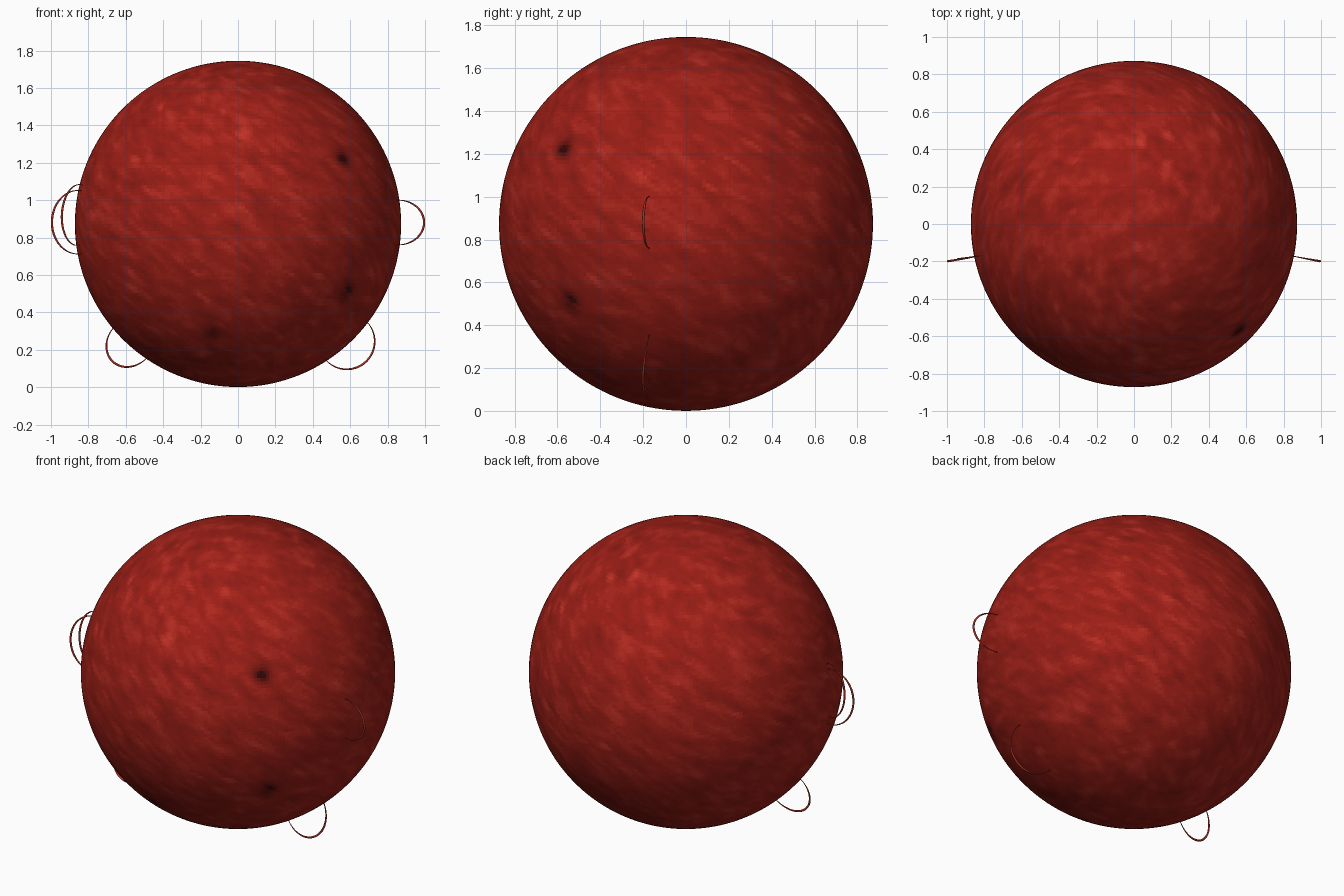
import bpy, bmesh, math
from mathutils import Vector, Matrix, noise

if "Cube" in bpy.data.objects:
    bpy.data.objects.remove(bpy.data.objects["Cube"])

R = 0.872
CENTRE = Vector((0, 0, 0.873))
SHADES = 18


def make_material(name, rgb):
    mat = bpy.data.materials.new(name)
    mat.diffuse_color = (*rgb, 1)
    mat.use_nodes = True
    mat.node_tree.nodes["Principled BSDF"].inputs["Base Color"].default_value = mat.diffuse_color
    return mat


def ramp(t):
    # dark spot -> base red -> bright fleck
    dark, base, bright = Vector((0.03, 0.002, 0.002)), Vector((0.34, 0.013, 0.008)), Vector((0.62, 0.04, 0.025))
    return dark.lerp(base, t / 0.6) if t < 0.6 else base.lerp(bright, (t - 0.6) / 0.4)


# Dark spots: direction on the front hemisphere
SPOTS = [Vector(d).normalized() for d in
         [(0.56, -0.575, 0.345), (0.59, -0.53, -0.363), (-0.14, -0.63, -0.59)]]


def shade(p):
    # mottling twisted about the vertical axis, plus soft dark spots
    q = Matrix.Rotation(1.3 * p.z, 3, 'Z') @ p
    n = noise.noise(q * 10) * 0.2 + noise.noise(q * 21 + Vector((5, 3, 1))) * 0.13
    n += max(0, noise.noise(q * 13 + Vector((9, 2, 7))) - 0.35) * 0.5
    t = 0.58 + n
    for s in SPOTS:
        d = (p.normalized() - s).length
        t -= 0.55 * math.exp(-(d / 0.065) ** 2)
    return min(1, max(0, t))


# Mottled ball
mesh = bpy.data.meshes.new("star_ball")
ball = bpy.data.objects.new("star_ball", mesh)
bpy.context.collection.objects.link(ball)
for i in range(SHADES):
    mesh.materials.append(make_material(f"red_shade_{i}", ramp(i / (SHADES - 1))))
bm = bmesh.new()
bmesh.ops.create_uvsphere(bm, u_segments=288, v_segments=144, radius=R)
for f in bm.faces:
    f.smooth = True
    f.material_index = round(shade(f.calc_center_median()) * (SHADES - 1))
bm.to_mesh(mesh)
bm.free()
ball.location = CENTRE

# Flare loops: thin tapered arches standing on the ball
loop_mat = make_material("loop_red", (0.42, 0.035, 0.02))


def flare_loop(name, angle, half_width, height, steps=40):
    a = math.radians(angle)
    out = Vector((math.cos(a), 0, math.sin(a)))
    side = Vector((-math.sin(a), 0, math.cos(a)))
    curve = bpy.data.curves.new(name, 'CURVE')
    curve.dimensions = '3D'
    curve.bevel_depth = 0.006
    curve.bevel_resolution = 2
    spline = curve.splines.new('POLY')
    spline.points.add(steps)
    for i, pt in enumerate(spline.points):
        t = math.radians(-12 + 204 * i / steps)
        p = out * (0.855 + height * math.sin(t)) + side * half_width * math.cos(t)
        p.y = -0.2 * p.length
        pt.co = (*(p + CENTRE), 1)
        pt.radius = 0.3 + 0.7 * max(0, math.sin(t))
    spline.use_smooth = True
    curve.materials.append(loop_mat)
    ob = bpy.data.objects.new(name, curve)
    bpy.context.collection.objects.link(ob)
    bpy.ops.object.select_all(action='DESELECT')
    ob.select_set(True)
    bpy.context.view_layer.objects.active = ob
    bpy.ops.object.convert(target='MESH')


for name, angle, half_width, height in [
        ("right_loop", 0.5, 0.12, 0.14),
        ("left_outer_loop", 179.4, 0.17, 0.14),
        ("left_inner_loop", 176.8, 0.163, 0.088),
        ("lower_right_loop", -47.2, 0.15, 0.15),
        ("lower_left_loop", 180 + 47.8, 0.12, 0.14)]:
    flare_loop(name, angle, half_width, height)
